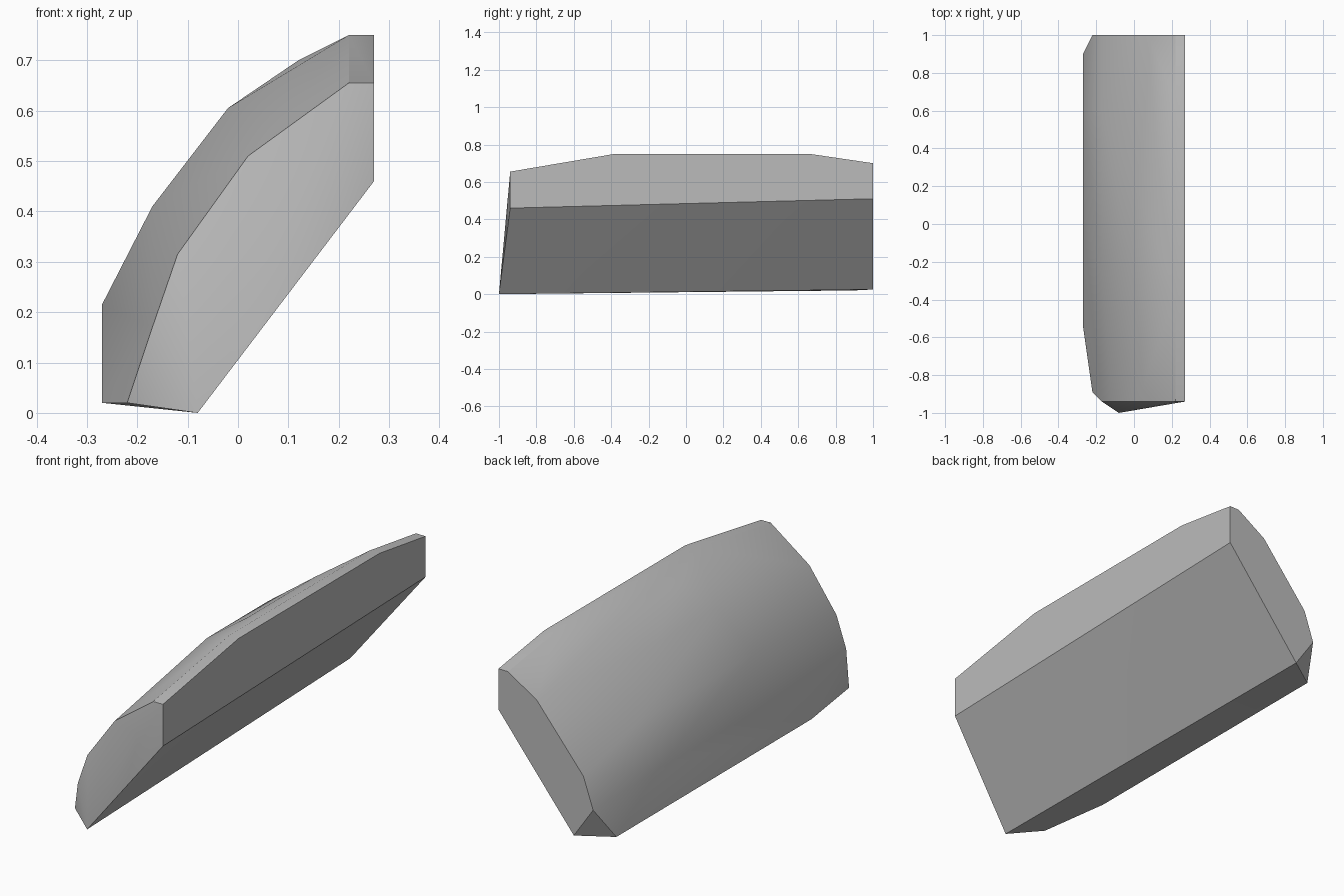
import bpy
import bmesh
import math

cube = bpy.data.objects.get("Cube")
if cube:
    bpy.data.objects.remove(cube, do_unlink=True)

# Plain grey material
grey = bpy.data.materials.new("plain grey")
grey.use_nodes = True
colour = (0.5, 0.5, 0.5, 1)
grey.diffuse_color = colour
grey.node_tree.nodes["Principled BSDF"].inputs["Base Color"].default_value = colour

# Cross-section corners (x, z), each with the y positions it occurs at
front_end = [(-0.22, -0.89, 0.02), (-0.17, -0.94, 0.17), (-0.12, -0.94, 0.315),
             (0.02, -0.94, 0.51), (0.22, -0.94, 0.655), (0.27, -0.94, 0.655),
             (0.27, -0.94, 0.46), (-0.08, -1, 0)]
back_end = [(-0.12, 1, 0.025), (-0.22, 1, 0.17), (-0.17, 1, 0.315), (0.07, 1, 0.605),
            (0.22, 1, 0.70), (0.27, 1, 0.70), (0.27, 1, 0.51)]
bulge = [(-0.27, 0.02, (-0.54, 0.9)), (-0.27, 0.215, (0.05, 0.6)),
         (-0.17, 0.41, (-0.25, 0.6)), (-0.02, 0.605, (-0.2, 0.25)),
         (0.12, 0.70, (-0.1, 0.4)), (0.22, 0.75, (-0.38, 0.66)),
         (0.27, 0.75, (-0.38, 0.66))]
points = front_end + back_end + [(x, y, z) for x, z, ys in bulge for y in ys]

# Curved shell body: convex skin around the corners
bm = bmesh.new()
for p in points:
    bm.verts.new(p)
hull = bmesh.ops.convex_hull(bm, input=bm.verts)
loose = [v for v in bm.verts if not v.link_faces]
bmesh.ops.delete(bm, geom=loose, context="VERTS")
bmesh.ops.dissolve_limit(bm, angle_limit=math.radians(1.5), verts=bm.verts, edges=bm.edges)
bmesh.ops.recalc_face_normals(bm, faces=bm.faces)
mesh = bpy.data.meshes.new("curved_block")
bm.to_mesh(mesh)
bm.free()
mesh.materials.append(grey)
block = bpy.data.objects.new("curved_block", mesh)
bpy.context.collection.objects.link(block)

# Smooth the curved back, keep the end and base edges sharp
bpy.ops.object.select_all(action="DESELECT")
block.select_set(True)
bpy.context.view_layer.objects.active = block
bpy.ops.object.shade_smooth_by_angle(angle=math.radians(32))
